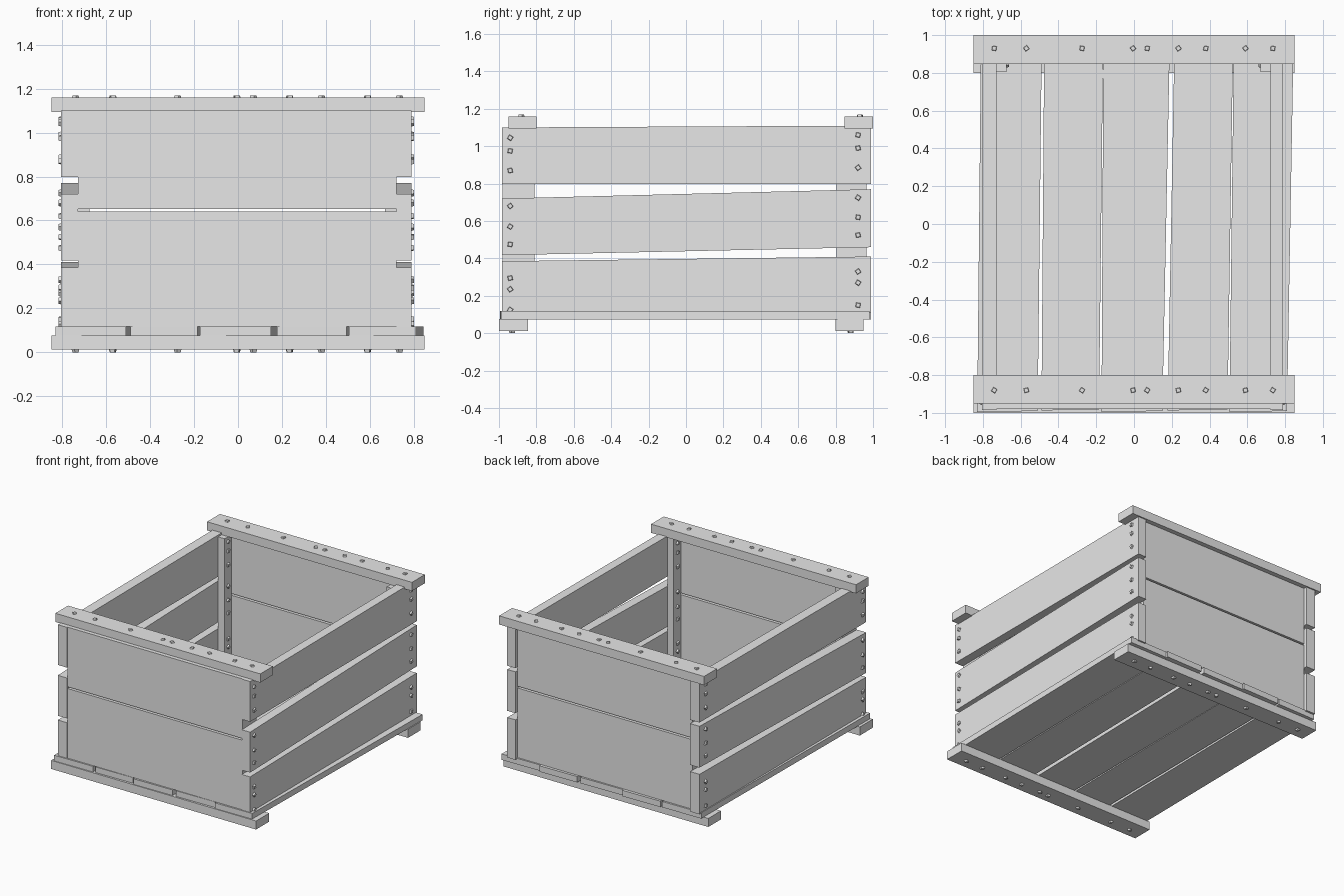
import bpy, bmesh, math
from mathutils import Matrix, Vector

if "Cube" in bpy.data.objects:
    bpy.data.objects.remove(bpy.data.objects["Cube"])

wood = bpy.data.materials.new("grey_wood")
wood.diffuse_color = (0.8, 0.8, 0.8, 1)
wood.use_nodes = True
wood.node_tree.nodes["Principled BSDF"].inputs["Base Color"].default_value = wood.diffuse_color


def finish(name, bm):
    bmesh.ops.recalc_face_normals(bm, faces=bm.faces)
    me = bpy.data.meshes.new(name)
    bm.to_mesh(me)
    bm.free()
    me.materials.append(wood)
    ob = bpy.data.objects.new(name, me)
    bpy.context.collection.objects.link(ob)
    return ob


def prism(name, outline, axis, lo, hi):
    """Extrude a 2D outline along axis x (0), y (1) or z (2)."""
    def point(a, b, c):
        v = [a, b]
        v.insert(axis, c)
        return v
    bm = bmesh.new()
    rings = [[bm.verts.new(point(a, b, c)) for a, b in outline] for c in (lo, hi)]
    n = len(outline)
    bm.faces.new(rings[0])
    bm.faces.new(rings[1])
    for i in range(n):
        j = (i + 1) % n
        bm.faces.new((rings[0][i], rings[0][j], rings[1][j], rings[1][i]))
    return finish(name, bm)


def box(name, x0, x1, y0, y1, z0, z1):
    return prism(name, [(x0, y0), (x1, y0), (x1, y1), (x0, y1)], 2, z0, z1)


def nails(name, points, direction):
    """Square tapered nail heads facing along direction."""
    bm = bmesh.new()
    turn = Vector((0, 0, 1)).rotation_difference(Vector(direction)).to_matrix().to_4x4()
    for i, p in enumerate(points):
        spin = Matrix.Rotation(math.radians(12 + 23 * (i % 4)), 4, 'Z')
        bmesh.ops.create_cone(bm, cap_ends=True, segments=4, radius1=0.021,
                              radius2=0.014, depth=0.024,
                              matrix=Matrix.Translation(p) @ turn @ spin)
    return finish(name, bm)


# Top rails and bottom runners
box("front_top_rail", -0.85, 0.85, -0.95, -0.80, 1.095, 1.16)
box("back_top_rail", -0.85, 0.85, 0.847, 1.0, 1.095, 1.16)
box("front_runner", -0.85, 0.85, -1.0, -0.845, 0.012, 0.076)
box("back_runner", -0.85, 0.85, 0.80, 0.95, 0.012, 0.076)

# Floor planks, slightly skewed: front left, front right, back left, back right
planks = [(-0.83, -0.51, -0.81, -0.488), (-0.49, -0.185, -0.475, -0.163),
          (-0.172, 0.15, -0.162, 0.19), (0.178, 0.495, 0.215, 0.525),
          (0.505, 0.81, 0.529, 0.845)]
for i, (a, b, c, d) in enumerate(planks):
    shift = 0.008 * (i % 2)
    prism(f"floor_plank_{i + 1}",
          [(a, -0.995 + shift), (b, -0.99 + shift), (d, 0.98 + shift), (c, 0.975 + shift)],
          2, 0.074, 0.118)

# End panels, two boards each
for end, y0, y1 in (("front", -0.98, -0.90), ("back", 0.887, 0.965)):
    box(end + "_lower_board", -0.728, 0.722, y0, y1, 0.118, 0.640)
    box(end + "_upper_board", -0.728, 0.722, y0, y1, 0.653, 1.10)

# Side slats: front bottom, front top, back bottom, back top
slats = [("lower", 0.085, 0.385, 0.11, 0.41), ("middle", 0.417, 0.72, 0.46, 0.77),
         ("upper", 0.798, 1.10, 0.798, 1.11)]
for side, x0, x1 in (("left", -0.805, -0.728), ("right", 0.722, 0.79)):
    for name, fb, ft, bb, bt in slats:
        prism(f"{side}_{name}_slat",
              [(-0.985, fb), (0.99, bb), (0.99, bt), (-0.985, ft)], 0, x0, x1)

# Inner corner posts
for side, x0, x1 in (("left", -0.728, -0.675), ("right", 0.67, 0.722)):
    box(f"front_{side}_post", x0, x1, -0.90, -0.81, 0.118, 1.095)
    box(f"back_{side}_post", x0, x1, 0.805, 0.887, 0.118, 1.095)

# Nails in rails and runners
xs = [-0.74, -0.57, -0.275, -0.005, 0.07, 0.235, 0.38, 0.59, 0.735]
nails("rail_nails", [(x, y, 1.158) for x in xs for y in (-0.88, 0.93)], (0, 0, 1))
nails("runner_nails", [(x, y, 0.012) for x in xs for y in (-0.93, 0.88)], (0, 0, -1))

# Nails in slats, with their ends showing on the inner posts
front_z = [1.045, 0.975, 0.87, 0.68, 0.57, 0.475, 0.295, 0.235, 0.125]
back_z = [1.06, 0.99, 0.885, 0.725, 0.62, 0.525, 0.33, 0.27, 0.15]
spots = [(-0.94, z) for z in front_z] + [(0.92, z) for z in back_z]
inner = [(-0.855, z) for z in front_z[:8]] + [(0.845, z) for z in back_z[:8]]
for side, s, out, post in (("left", -1, 0.805, 0.675), ("right", 1, 0.79, 0.67)):
    nails(side + "_slat_nails", [(s * out, y, z) for y, z in spots], (s, 0, 0))
    nails(side + "_post_nails", [(s * post, y, z) for y, z in inner], (-s, 0, 0))
